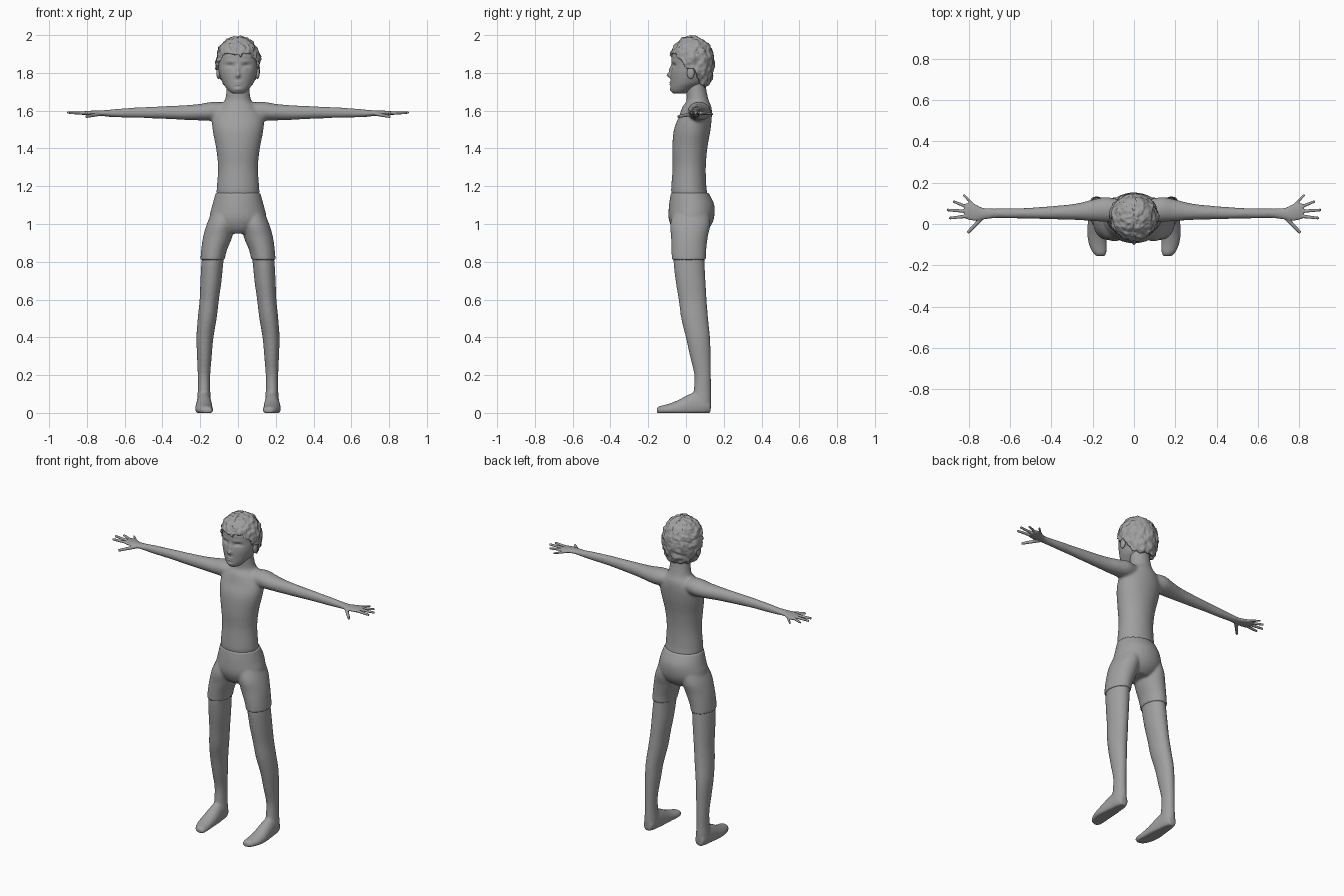
import bpy, bmesh, math
from mathutils import Vector, Matrix, noise

if "Cube" in bpy.data.objects:
    bpy.data.objects.remove(bpy.data.objects["Cube"], do_unlink=True)

GREY = (0.35, 0.35, 0.35, 1)
grey = bpy.data.materials.new("plain_grey")
grey.use_nodes = True
grey.diffuse_color = GREY
grey.node_tree.nodes["Principled BSDF"].inputs["Base Color"].default_value = GREY


def catmull(a, b, c, d, t):
    return [0.5 * (2 * q + (r - p) * t + (2 * p - 5 * q + 4 * r - s) * t * t
                   + (3 * q - p - 3 * r + s) * t ** 3) for p, q, r, s in zip(a, b, c, d)]


def loft(bm, axis, rings, side=1, steps=5, seg=32):
    """Closed tube along an axis; each ring is (position, centre a, centre b, radius a, radius b)."""
    pts = [rings[0]] + list(rings) + [rings[-1]]
    path = [catmull(*pts[i:i + 4], k / steps) for i in range(len(rings) - 1) for k in range(steps)]
    path.append(rings[-1])
    loops = []
    for t, ca, cb, ra, rb in path:
        loop = []
        for k in range(seg):
            ang = math.tau * k / seg
            a, b = ca + ra * math.cos(ang), cb + rb * math.sin(ang)
            x, y, z = {"X": (t, a, b), "Y": (a, t, b), "Z": (a, b, t)}[axis]
            loop.append(bm.verts.new((x * side, y, max(z, 0))))
        loops.append(loop)
    for low, high in zip(loops, loops[1:]):
        for k in range(seg):
            n = (k + 1) % seg
            bm.faces.new((low[k], low[n], high[n], high[k]))
    bm.faces.new(loops[0])
    bm.faces.new(loops[-1])


def finish(name, bm, voxel=0, smooth=0):
    bmesh.ops.recalc_face_normals(bm, faces=bm.faces)
    mesh = bpy.data.meshes.new(name)
    bm.to_mesh(mesh)
    bm.free()
    mesh.materials.append(grey)
    mesh.shade_smooth()
    ob = bpy.data.objects.new(name, mesh)
    bpy.context.collection.objects.link(ob)
    if voxel:
        mod = ob.modifiers.new("blend", "REMESH")
        mod.mode, mod.voxel_size, mod.use_smooth_shade = "VOXEL", voxel, True
    if smooth:
        mod = ob.modifiers.new("soften", "SMOOTH")
        mod.factor, mod.iterations = 0.5, smooth
    return ob


# Torso, neck and arms
bm = bmesh.new()
loft(bm, "Z", [(1.08, 0, .03, .1, .085), (1.16, 0, .018, .113, .095), (1.2, 0, .015, .112, .093),
               (1.3, 0, .017, .106, .088), (1.4, 0, .02, .116, .093), (1.5, 0, .033, .135, .097),
               (1.57, 0, .05, .135, .087), (1.62, 0, .058, .1, .077), (1.65, 0, .062, .072, .06),
               (1.7, 0, .056, .062, .054), (1.77, 0, .05, .058, .05)])
for s in (1, -1):
    loft(bm, "X", [(.04, .06, 1.6, .05, .04), (.13, .07, 1.597, .06, .05), (.2, .066, 1.592, .052, .044),
                   (.3, .058, 1.59, .038, .038), (.5, .052, 1.59, .027, .029),
                   (.6, .052, 1.588, .025, .025), (.7, .052, 1.586, .023, .018),
                   (.72, .052, 1.586, .022, .015)], s)
finish("upper_body", bm, .008, 8)

# Hands with spread fingers: base, tip, radius
FINGERS = [((.73, .035, 1.583), (.805, -.043, 1.568), .011),
           ((.79, .04, 1.587), (.895, .028, 1.588), .0095),
           ((.79, .06, 1.587), (.905, .068, 1.59), .0095),
           ((.79, .075, 1.587), (.875, .11, 1.588), .009),
           ((.77, .085, 1.586), (.825, .142, 1.582), .008)]
for s, label in ((1, "left"), (-1, "right")):
    bm = bmesh.new()
    loft(bm, "X", [(.67, .052, 1.586, .022, .019), (.73, .05, 1.587, .028, .014),
                   (.77, .056, 1.588, .04, .012), (.805, .062, 1.587, .04, .011),
                   (.82, .062, 1.587, .032, .008)], s)
    for base, tip, r in FINGERS:
        p, q = Vector(base), Vector(tip)
        p.x, q.x = p.x * s, q.x * s
        d = q - p
        place = Matrix.Translation((p + q) / 2) @ d.to_track_quat("Z", "Y").to_matrix().to_4x4()
        bmesh.ops.create_cone(bm, cap_ends=True, segments=16, radius1=r, radius2=r * .7,
                              depth=d.length, matrix=place)
    finish(label + "_hand", bm, .0035, 4)

# Shorts: pelvis plus two thighs
bm = bmesh.new()
loft(bm, "Z", [(1.165, 0, .02, .118, .1), (1.1, 0, .03, .136, .12), (1.03, 0, .028, .15, .12),
               (.98, 0, .025, .12, .1), (.95, 0, .02, .07, .07)])
for s in (1, -1):
    loft(bm, "Z", [(1.08, .07, .03, .06, .09), (1.0, .09, .023, .075, .106), (.93, .108, .018, .077, .097),
                   (.86, .127, .015, .068, .092), (.81, .135, .015, .064, .09)], s)
finish("shorts", bm, .007, 4)

# Legs and bare feet
for s, label in ((1, "left"), (-1, "right")):
    bm = bmesh.new()
    loft(bm, "Z", [(.9, .12, .016, .06, .08), (.8, .135, .016, .058, .082), (.7, .143, .024, .056, .079),
                   (.6, .152, .035, .051, .074), (.5, .163, .046, .05, .071), (.4, .175, .063, .045, .064),
                   (.3, .178, .076, .039, .055), (.2, .18, .088, .033, .044), (.12, .18, .087, .033, .046),
                   (.06, .18, .084, .037, .05), (.01, .18, .084, .034, .047)], s)
    loft(bm, "Y", [(.13, .18, .03, .025, .035), (.1, .18, .04, .036, .055), (.05, .18, .04, .04, .07),
                   (0, .18, .03, .044, .06), (-.05, .18, .02, .046, .044), (-.1, .175, .015, .043, .031),
                   (-.14, .166, .013, .033, .023), (-.155, .162, .012, .022, .014)], s)
    finish(label + "_leg", bm, .007, 6)

# Head, with the face shaped by soft pushes: x, z, width, height, depth
FACE = [(.042, 1.836, .021, .013, .013), (.042, 1.827, .013, .007, -.008), (.04, 1.86, .03, .008, -.004),
        (0, 1.787, .011, .011, -.019), (0, 1.815, .008, .022, -.010), (0, 1.75, .018, .004, -.007),
        (0, 1.738, .016, .004, -.007), (0, 1.712, .02, .011, -.006)]
bm = bmesh.new()
loft(bm, "Z", [(1.69, 0, -.035, .025, .03), (1.7, 0, -.03, .043, .045), (1.72, 0, -.015, .062, .066),
               (1.75, 0, .01, .083, .092), (1.8, 0, .022, .1, .104), (1.85, 0, .03, .107, .106),
               (1.9, 0, .032, .106, .106), (1.95, 0, .035, .085, .085), (1.98, 0, .035, .045, .045)],
     steps=8, seg=96)
for v in bm.verts:
    if v.co.y < 0:
        x, z = abs(v.co.x), v.co.z
        v.co.y += sum(d * math.exp(-((x - fx) / w) ** 2 - ((z - fz) / h) ** 2) for fx, fz, w, h, d in FACE)
finish("head", bm)

# Ears
for s, label in ((1, "left"), (-1, "right")):
    bm = bmesh.new()
    bmesh.ops.create_uvsphere(bm, u_segments=20, v_segments=12, radius=1, matrix=Matrix.Translation(
        (s * .104, .025, 1.8)) @ Matrix.Diagonal((.011, .02, .032, 1)))
    finish(label + "_ear", bm)

# Short tousled hair: a lumpy cap trimmed along the hairline
HAIRLINE = [(-.2, 1.9), (-.05, 1.9), (.005, 1.82), (.045, 1.82), (.08, 1.735), (.3, 1.715)]


def hairline(y):
    for (y0, z0), (y1, z1) in zip(HAIRLINE, HAIRLINE[1:]):
        if y <= y1:
            return z0 + (z1 - z0) * (y - y0) / (y1 - y0)
    return HAIRLINE[-1][1]


bm = bmesh.new()
bmesh.ops.create_uvsphere(bm, u_segments=112, v_segments=80, radius=1)
for v in bm.verts:
    n = v.co.copy()
    p = Vector((n.x * .117, .031 + n.y * .119, 1.86 + n.z * (.136 if n.z > 0 else .19)))
    lump = .009 * noise.noise(p * 38) + .005 * noise.noise(p * 85)
    parting = -.006 * math.exp(-(p.x / .006) ** 2) if n.z > .2 else 0
    v.co = p + n * (lump + parting)
trim = [f for f in bm.faces
        if f.calc_center_median().z < hairline(f.calc_center_median().y)
        + .012 * noise.noise(f.calc_center_median() * 40)]
bmesh.ops.delete(bm, geom=trim, context="FACES")
hair = finish("hair", bm)
mod = hair.modifiers.new("thickness", "SOLIDIFY")
mod.thickness, mod.offset = .014, -1
